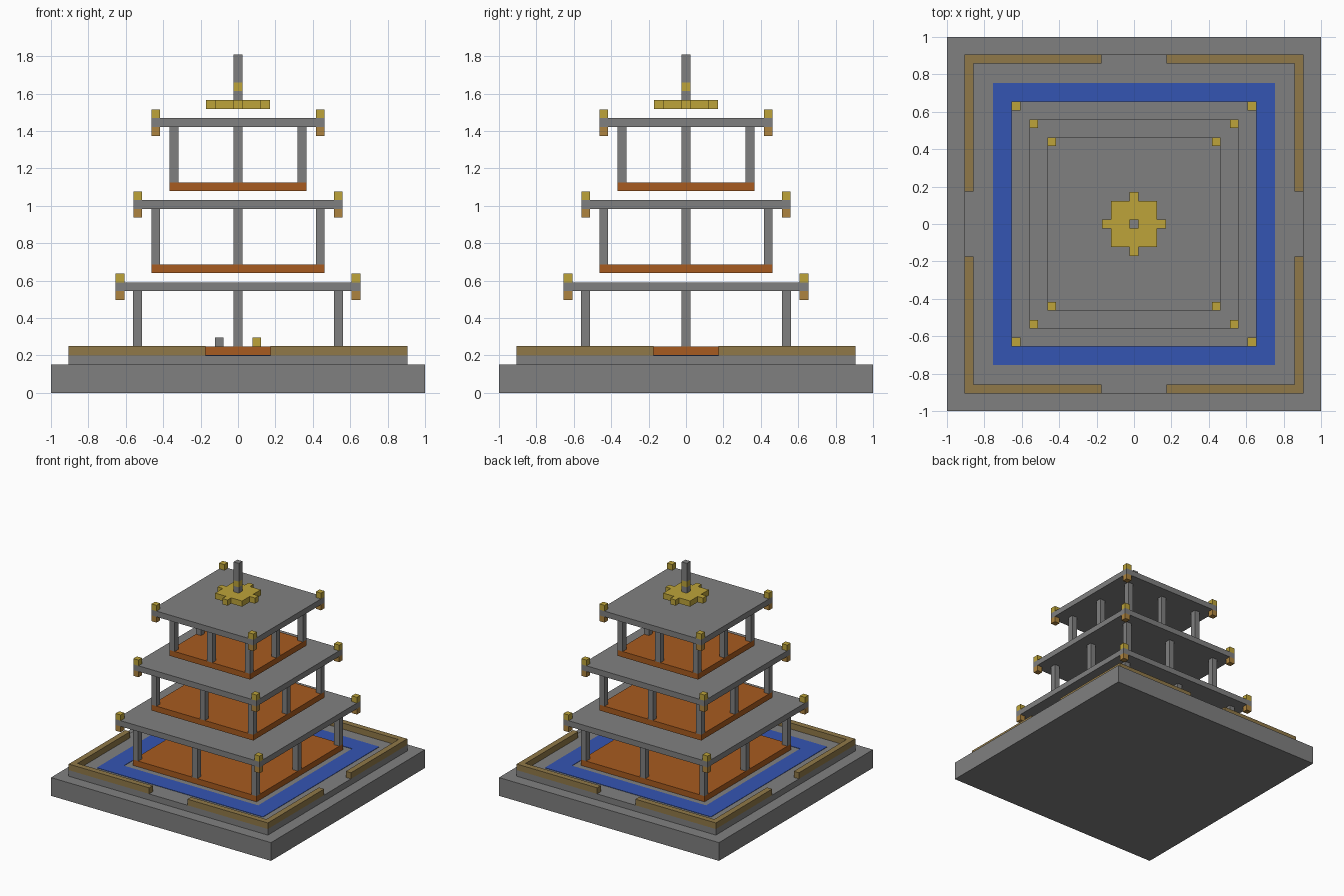
import bpy
import bmesh
from mathutils import Matrix, Vector

if "Cube" in bpy.data.objects:
    bpy.data.objects.remove(bpy.data.objects["Cube"], do_unlink=True)


def material(name, colour):
    mat = bpy.data.materials.new(name)
    mat.use_nodes = True
    mat.diffuse_color = (*colour, 1)
    mat.node_tree.nodes["Principled BSDF"].inputs["Base Color"].default_value = (*colour, 1)
    return mat


stone = material("stone grey", (0.216, 0.216, 0.216))
timber = material("orange timber", (0.39, 0.105, 0.014))
gold = material("gold", (0.51, 0.37, 0.042))
bronze = material("bronze", (0.42, 0.23, 0.05))
wall = material("wall brown", (0.28, 0.19, 0.065))
water = material("water blue", (0.034, 0.09, 0.45))

U = 0.047          # width of one small block
SIGNS = (-1, 1)


def boxes(name, mat, spans):
    """One object from boxes, each given as (x0, x1, y0, y1, z0, z1)."""
    bm = bmesh.new()
    for x0, x1, y0, y1, z0, z1 in spans:
        centre = Vector((x0 + x1, y0 + y1, z0 + z1)) / 2
        size = Vector((x1 - x0, y1 - y0, z1 - z0))
        bmesh.ops.create_cube(bm, size=1, matrix=Matrix.Translation(centre) @ Matrix.Diagonal(size).to_4x4())
    mesh = bpy.data.meshes.new(name)
    bm.to_mesh(mesh)
    bm.free()
    mesh.materials.append(mat)
    obj = bpy.data.objects.new(name, mesh)
    bpy.context.collection.objects.link(obj)


def slab(name, mat, half, z0, z1):
    boxes(name, mat, [(-half, half, -half, half, z0, z1)])


def posts(half, z0, z1, middles=False):
    """Block-wide posts flush with the corners, and optionally mid-sides, of a square."""
    c, r = half - U / 2, U / 2
    spots = [(x, y) for x in (-c, 0, c) for y in (-c, 0, c)
             if (x and y) or (middles and (x or y))]
    return [(x - r, x + r, y - r, y + r, z0, z1) for x, y in spots]


# Stepped base
slab("base", stone, 1.0, 0, 0.15)
slab("terrace", stone, 0.905, 0.15, 0.2)

# Moat: four thin strips around the tower
outer, inner = 0.755, 0.61
moat = []
for s in SIGNS:
    lo, hi = sorted((s * inner, s * outer))
    moat += [(-outer, outer, lo, hi, 0.199, 0.203), (lo, hi, -inner, inner, 0.199, 0.203)]
boxes("moat", water, moat)

# Low perimeter wall with a gateway in every side
edge, gap = 0.905, 0.174
segments = []
for s in SIGNS:
    lo, hi = sorted((s * (edge - U), s * edge))
    for t in SIGNS:
        a, b = sorted((t * gap, t * edge))
        segments.append((a, b, lo, hi, 0.2, 0.25))
        a, b = sorted((t * gap, t * (edge - U)))
        segments.append((lo, hi, a, b, 0.2, 0.25))
boxes("perimeter_wall", wall, segments)

# Three storeys: floor, columns, roof and corner ornaments
storeys = [("lower", 0.561, 0.655, 0.2), ("middle", 0.463, 0.56, 0.64), ("upper", 0.366, 0.463, 1.078)]
for label, floor, roof, z in storeys:
    floor_top, eave = z + U, z + 0.343
    ridge = eave + U
    slab(label + "_floor", timber, floor, z, floor_top)
    boxes(label + "_columns", stone, posts(floor, floor_top, eave, middles=True))
    slab(label + "_roof", stone, roof, eave, ridge)
    boxes(label + "_corner_finials", gold, posts(roof, ridge, ridge + U))
    boxes(label + "_corner_pendants", bronze, posts(roof, eave - U, eave))

# Two small blocks inside the lower hall
for name, mat, x in (("stone_block", stone, -0.1), ("gold_block", gold, 0.1)):
    boxes(name, mat, [(x - U / 2, x + U / 2, -U / 2, U / 2, 0.247, 0.295)])

# Crown plate with four short arms
crown, tip, r = 0.122, 0.17, U / 2
plates = [(-crown, crown, -crown, crown, 1.518, 1.565)]
for s in SIGNS:
    a, b = sorted((s * crown, s * tip))
    plates += [(a, b, -r, r, 1.518, 1.565), (-r, r, a, b, 1.518, 1.565)]
boxes("crown", gold, plates)

# Mast with a gold band
slab("mast_foot", stone, r, 1.565, 1.613)
slab("mast_band", gold, r, 1.613, 1.66)
slab("mast", stone, r, 1.66, 1.81)
